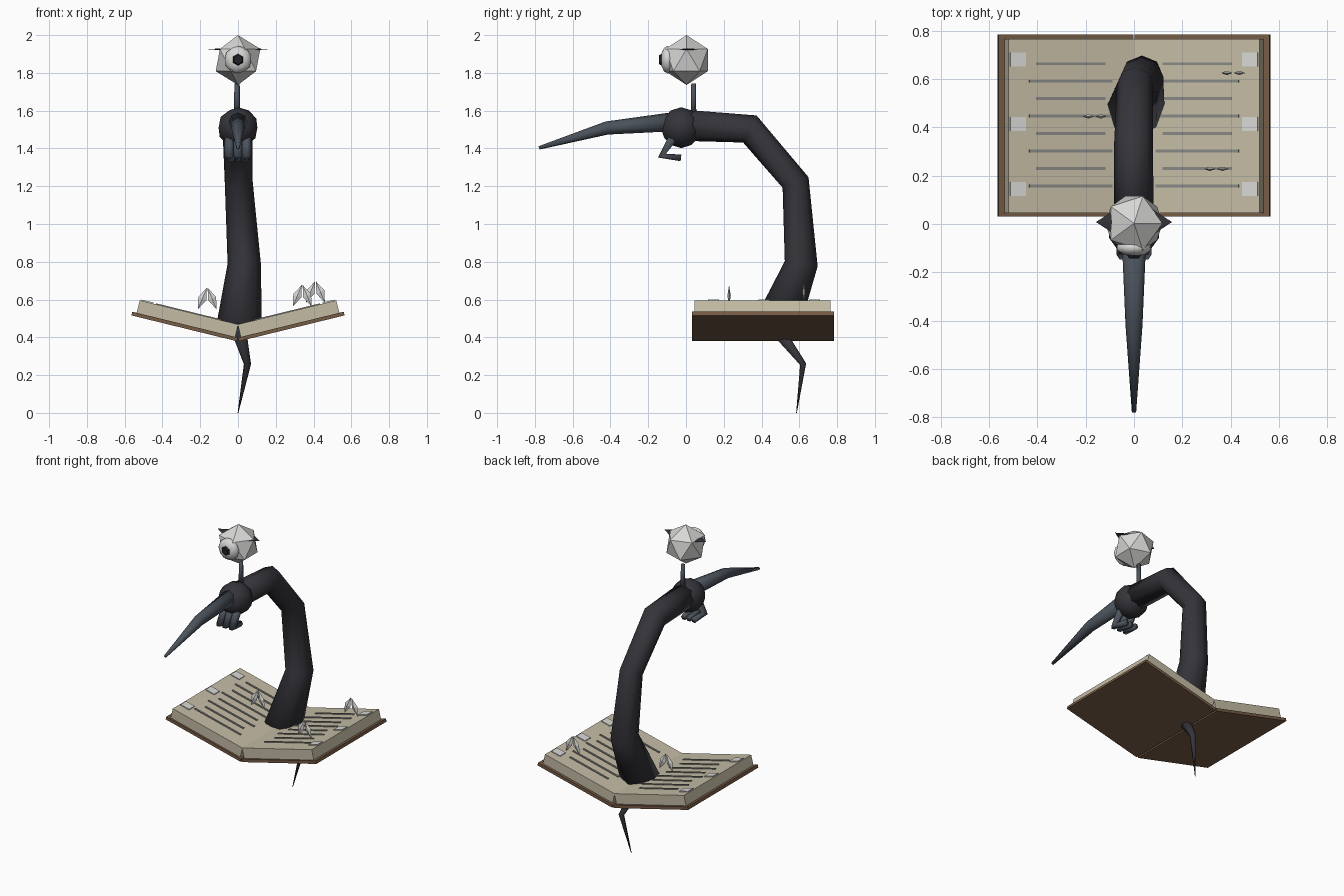
import bpy, bmesh, math
from mathutils import Vector, Matrix

if "Cube" in bpy.data.objects:
    bpy.data.objects.remove(bpy.data.objects["Cube"])


def material(name, r, g, b):
    m = bpy.data.materials.new(name)
    m.diffuse_color = (r, g, b, 1)
    m.use_nodes = True
    m.node_tree.nodes["Principled BSDF"].inputs["Base Color"].default_value = m.diffuse_color
    return m


CHARCOAL = material("charcoal", 0.034, 0.034, 0.042)
SLATE = material("slate", 0.07, 0.085, 0.105)
BONE = material("pale grey", 0.68, 0.68, 0.67)
PAPER = material("paper", 0.55, 0.50, 0.37)
LEATHER = material("brown leather", 0.18, 0.105, 0.06)
INK = material("faded ink", 0.24, 0.24, 0.23)
BLACK = material("near black", 0.015, 0.015, 0.02)


def finish(name, bm, mat, smooth=False):
    bmesh.ops.recalc_face_normals(bm, faces=bm.faces)
    me = bpy.data.meshes.new(name)
    bm.to_mesh(me)
    bm.free()
    me.materials.append(mat)
    for p in me.polygons:
        p.use_smooth = smooth
    ob = bpy.data.objects.new(name, me)
    bpy.context.collection.objects.link(ob)
    return ob


def tube(name, points, radii, sides, mat, smooth=True):
    """Sweep a polygon along a path that lies mostly in the yz plane."""
    bm = bmesh.new()
    pts = [Vector(p) for p in points]
    rings = []
    for i, p in enumerate(pts):
        t = Vector()
        if i > 0:
            t += (p - pts[i - 1]).normalized()
        if i < len(pts) - 1:
            t += (pts[i + 1] - p).normalized()
        t.normalize()
        side = (Vector((1, 0, 0)) - t * t.x).normalized()
        up = t.cross(side)
        rings.append([bm.verts.new(p + radii[i] * (side * math.cos(a) + up * math.sin(a)))
                      for a in (2 * math.pi * k / sides for k in range(sides))])
    for a, b in zip(rings, rings[1:]):
        for k in range(sides):
            j = (k + 1) % sides
            bm.faces.new((a[k], a[j], b[j], b[k]))
    bm.faces.new(rings[0])
    bm.faces.new(rings[-1])
    return finish(name, bm, mat, smooth)


def ball(name, centre, radius, mat, sub=1, scale=(1, 1, 1), smooth=False):
    bm = bmesh.new()
    bmesh.ops.create_icosphere(bm, subdivisions=sub, radius=radius,
                               matrix=Matrix.Translation(centre) @ Matrix.Diagonal((*scale, 1)))
    return finish(name, bm, mat, smooth)


def cone(name, matrix, r1, r2, depth, sides, mat):
    bm = bmesh.new()
    bmesh.ops.create_cone(bm, cap_ends=True, segments=sides, radius1=r1, radius2=r2,
                          depth=depth, matrix=matrix)
    return finish(name, bm, mat)


TILT = 0.24
HINGE_Z = 0.378
PAGE_TOP = 0.088


def slabs(name, s, boxes, mat):
    """Boxes (u0, u1, y0, y1, w0, w1) lying in the tilted frame of one book half."""
    bm = bmesh.new()
    frame = Matrix.Translation((0, 0, HINGE_Z)) @ Matrix.Rotation(-s * TILT, 4, 'Y')
    for u0, u1, y0, y1, w0, w1 in boxes:
        m = (frame @ Matrix.Translation((s * (u0 + u1) / 2, (y0 + y1) / 2, (w0 + w1) / 2))
             @ Matrix.Diagonal((u1 - u0, y1 - y0, w1 - w0, 1)))
        bmesh.ops.create_cube(bm, size=1, matrix=m)
    return finish(name, bm, mat)


def along(x):
    """Distance along the page for a given horizontal x on the page surface."""
    return (x + PAGE_TOP * math.sin(TILT)) / math.cos(TILT)


# Open book: covers, page blocks, text lines and corner plates
for s, tag in ((-1, "left"), (1, "right")):
    slabs(tag + "_cover", s, [(0.006, 0.581, 0.032, 0.783, 0, 0.02)], LEATHER)
    slabs(tag + "_pages", s, [(0.02, 0.557, 0.045, 0.765, 0.02, PAGE_TOP)], PAPER)
    lines = []
    for i in range(8):
        y = 0.663 - i * 0.0722
        half = 0.148 if i % 2 == 0 else 0.177
        c = along(0.262)
        lines.append((c - half, c + half, y - 0.006, y + 0.006, PAGE_TOP - 0.002, PAGE_TOP + 0.005))
    slabs(tag + "_text_lines", s, lines, INK)
    c = along(0.48)
    slabs(tag + "_page_plates", s,
          [(c - 0.033, c + 0.033, y - 0.029, y + 0.029, PAGE_TOP - 0.002, PAGE_TOP + 0.006)
           for y in (0.145, 0.413, 0.68)], BONE)

# Paired shards standing on the pages
for n, (x, y, z) in enumerate(((-0.163, 0.445, 0.662), (0.34, 0.228, 0.677), (0.41, 0.625, 0.697))):
    bm = bmesh.new()
    for s in (-1, 1):
        mid = Vector((x + s * 0.026, y, z - 0.057))
        top = bm.verts.new((x + s * 0.002, y, z))
        low = bm.verts.new((x + s * 0.05, y, z - 0.114))
        ring = [bm.verts.new(mid + Vector(d)) for d in
                ((s * 0.021, 0, 0.009), (0, 0.009, 0), (-s * 0.021, 0, -0.009), (0, -0.009, 0))]
        for k in range(4):
            bm.faces.new((ring[k], ring[k - 1], top))
            bm.faces.new((ring[k], ring[k - 1], low))
    finish("shard_pair_%d" % (n + 1), bm, BONE)

# Arm rising from the book, with a root hanging below
tube("arm", [(0.005, 0.475, 0.445), (0.033, 0.61, 0.79), (0.004, 0.58, 1.22),
             (-0.002, 0.338, 1.503), (0, 0.0, 1.522)],
     [0.122, 0.088, 0.074, 0.08, 0.082], 8, CHARCOAL)
tube("root", [(0, 0.475, 0.45), (0.05, 0.62, 0.258), (0, 0.585, 0.0)],
     [0.042, 0.019, 0.002], 6, CHARCOAL)

# Hand: knuckle ball, pointing finger, curled fingers and thumb
ball("knuckle_ball", (0, -0.025, 1.51), 0.108, CHARCOAL, sub=2, smooth=True)
tube("pointing_finger", [(0, -0.03, 1.545), (0, -0.42, 1.508), (0, -0.778, 1.403)],
     [0.052, 0.035, 0.009], 8, SLATE)
for n, x in enumerate((-0.045, 0.0, 0.045)):
    tube("curled_finger_%d" % (n + 1),
         [(x, -0.06, 1.47), (x * 1.05, -0.128, 1.362), (x * 0.8, -0.028, 1.35)],
         [0.03, 0.025, 0.02], 6, SLATE)
tube("thumb_stem", [(-0.005, 0.04, 1.58), (-0.005, 0.04, 1.745)], [0.017, 0.014], 6, SLATE)

# Floating head with one eye and side spikes
ball("head", (0, 0.003, 1.868), 0.132, BONE)
ball("eye", (0, -0.098, 1.87), 0.073, BONE, sub=2, scale=(1, 0.5, 1), smooth=True)
cone("pupil", Matrix.Translation((0, -0.133, 1.87)) @ Matrix.Rotation(math.pi / 2, 4, 'X'),
     0.034, 0.024, 0.018, 6, BLACK)
for s, tag in ((-1, "left"), (1, "right")):
    m = (Matrix.Translation((s * 0.115, 0.008, 1.925)) @ Matrix.Diagonal((1, 1, 0.12, 1))
         @ Matrix.Rotation(s * math.pi / 2, 4, 'Y'))
    cone(tag + "_spike", m, 0.055, 0.0, 0.085, 8, CHARCOAL)
